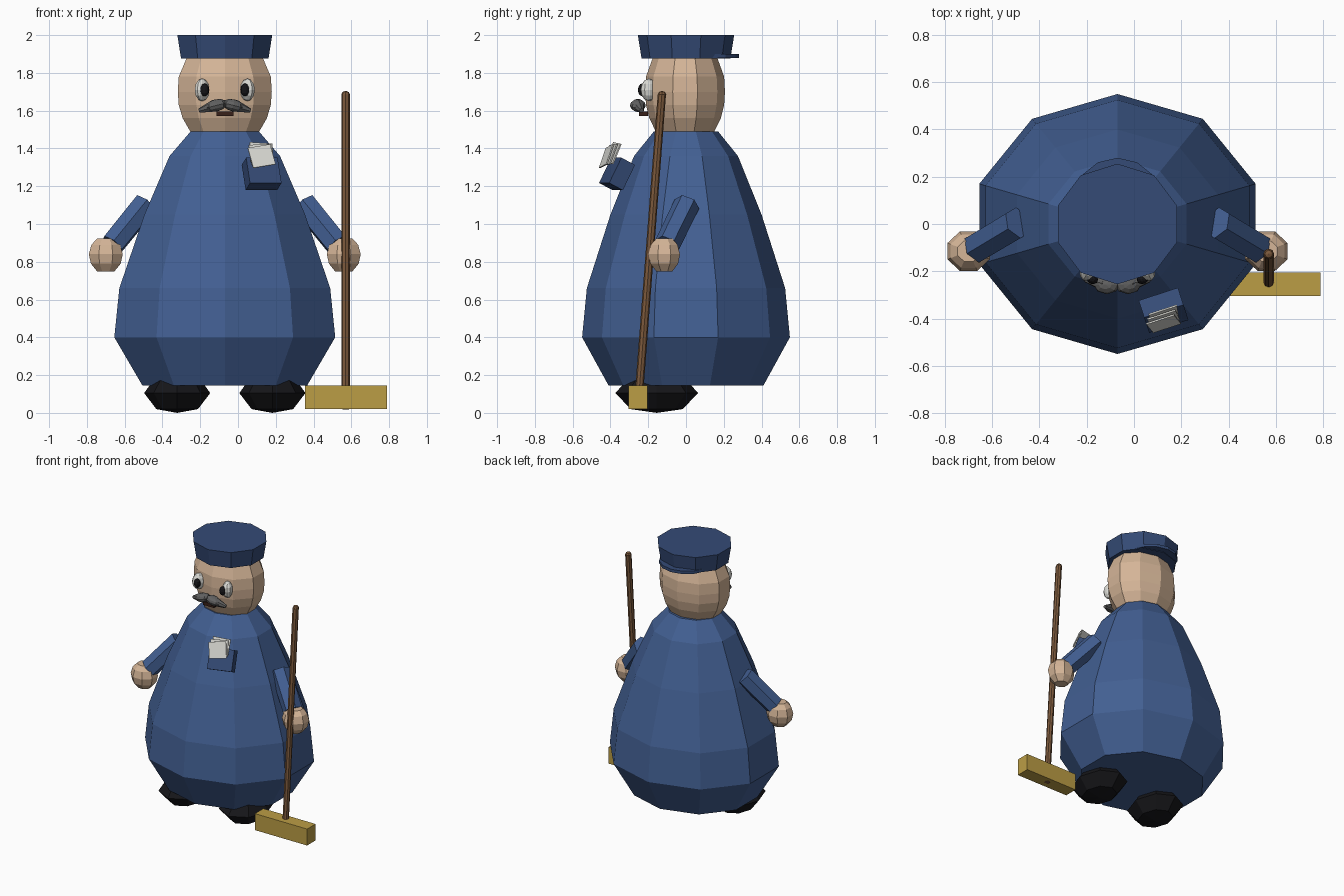
import bpy, bmesh, math
from mathutils import Vector, Matrix, Euler

if "Cube" in bpy.data.objects:
    bpy.data.objects.remove(bpy.data.objects["Cube"])

CX = -0.07  # symmetry line of the figure


def mat(name, r, g, b):
    m = bpy.data.materials.new(name)
    m.diffuse_color = (r, g, b, 1)
    m.use_nodes = True
    m.node_tree.nodes["Principled BSDF"].inputs["Base Color"].default_value = m.diffuse_color
    return m


BLUE = mat("blue_cloth", 0.055, 0.115, 0.29)
NAVY = mat("navy_cloth", 0.035, 0.07, 0.18)
SKIN = mat("skin", 0.66, 0.46, 0.31)
BLACK = mat("black", 0.008, 0.008, 0.01)
WHITE = mat("white", 0.7, 0.7, 0.66)
GREY = mat("grey_hair", 0.12, 0.12, 0.12)
WOOD = mat("wood", 0.2, 0.1, 0.045)
STRAW = mat("bristle", 0.5, 0.34, 0.06)
MOUTH = mat("mouth_brown", 0.04, 0.015, 0.01)


def finish(name, bm, m):
    bmesh.ops.remove_doubles(bm, verts=bm.verts, dist=1e-5)
    bmesh.ops.recalc_face_normals(bm, faces=bm.faces)
    me = bpy.data.meshes.new(name)
    bm.to_mesh(me)
    bm.free()
    ob = bpy.data.objects.new(name, me)
    bpy.context.collection.objects.link(ob)
    me.materials.append(m)
    return ob


def lathe(name, profile, center, m, n=10, sx=1.0, sy=1.0, start=90):
    """Faceted closed turning of (radius, z) pairs round a vertical axis."""
    bm = bmesh.new()
    rings = []
    for r, z in profile:
        ring = []
        for i in range(n):
            a = math.radians(start + 360 * i / n)
            ring.append(bm.verts.new((center[0] + r * sx * math.cos(a),
                                      center[1] + r * sy * math.sin(a),
                                      center[2] + z)))
        rings.append(ring)
    for lo, hi in zip(rings, rings[1:]):
        for i in range(n):
            j = (i + 1) % n
            bm.faces.new((lo[i], lo[j], hi[j], hi[i]))
    if profile[0][0] > 0:
        bm.faces.new(rings[0][::-1])
    if profile[-1][0] > 0:
        bm.faces.new(rings[-1])
    return finish(name, bm, m)


def rod(name, p, q, r1, r2, n, m):
    p, q = Vector(p), Vector(q)
    bm = bmesh.new()
    rot = (q - p).to_track_quat('Z', 'Y').to_matrix().to_4x4()
    bmesh.ops.create_cone(bm, cap_ends=True, segments=n, radius1=r1, radius2=r2,
                          depth=(q - p).length,
                          matrix=Matrix.Translation((p + q) / 2) @ rot)
    return finish(name, bm, m)


def place(center, rot, size):
    e = Euler([math.radians(a) for a in rot]).to_matrix().to_4x4()
    return Matrix.Translation(center) @ e @ Matrix.Diagonal((*size, 1))


def box(name, center, size, m, rot=(0, 0, 0)):
    bm = bmesh.new()
    bmesh.ops.create_cube(bm, size=1, matrix=place(center, rot, size))
    return finish(name, bm, m)


def ball(name, center, radii, m, rot=(0, 0, 0), u=10, v=6):
    bm = bmesh.new()
    bmesh.ops.create_uvsphere(bm, u_segments=u, v_segments=v, radius=1,
                              matrix=place(center, rot, radii))
    return finish(name, bm, m)


# Coat, head and hat
lathe("coat", [(0.41, 0.145), (0.55, 0.40), (0.525, 0.66), (0.40, 1.05),
               (0.275, 1.36), (0.17, 1.49)], (CX, 0, 0), BLUE, sx=1.118)
lathe("head", [(0.165, 1.47), (0.215, 1.56), (0.235, 1.63), (0.24, 1.70),
               (0.235, 1.78), (0.19, 1.89)], (CX, -0.005, 0), SKIN, sx=1.09, sy=0.88)
lathe("hat", [(0.235, 1.875), (0.255, 2.0)], (CX, 0, 0), NAVY, sx=1.035)
lathe("hat_brim", [(0.19, 1.878), (0.19, 1.9)], (CX, 0.09, 0), NAVY, n=14)

# Mouth
box("mouth", (CX, -0.225, 1.583), (0.09, 0.05, 0.025), MOUTH)

# Mirrored parts
for s, side in ((1, "right"), (-1, "left")):
    def X(d):
        return CX + s * d
    ball(f"eye_{side}", (X(0.12), -0.195, 1.71), (0.037, 0.05, 0.06), WHITE, (0, 0, s * 30))
    ball(f"pupil_{side}", (X(0.107), -0.232, 1.71), (0.026, 0.022, 0.034), BLACK, (0, 0, s * 25))
    # drooping moustache half
    ball(f"moustache_inner_{side}", (X(0.045), -0.255, 1.628), (0.058, 0.042, 0.032), GREY,
         (0, s * 14, 0), 8, 6)
    rod(f"moustache_tip_{side}", (X(0.055), -0.253, 1.625), (X(0.135), -0.235, 1.6),
        0.034, 0.012, 7, GREY)
    # arm and hand
    rod(f"arm_{side}", (X(0.42), 0.005, 1.105), (X(0.595), -0.1, 0.89), 0.07, 0.068, 6, BLUE)
    lathe(f"hand_{side}", [(0.05, -0.092), (0.088, -0.05), (0.1, 0.0), (0.085, 0.05), (0.052, 0.082)],
          (X(0.63), -0.115, 0.84), SKIN, n=8, sx=0.97, sy=0.9, start=22.5)
    # shoe
    lathe(f"shoe_{side}", [(0, 0), (0.11, 0.02), (0.175, 0.105), (0.125, 0.175), (0, 0.2)],
          (X(0.252), -0.155, 0), BLACK, n=8, sy=1.25, start=0)

# Pocket with folded papers
box("pocket", (0.125, -0.365, 1.265), (0.175, 0.085, 0.15), NAVY, (-27, 0, 18))
for i, (tilt, dy) in enumerate(((4, 0), (-3, -0.018), (-9, -0.036))):
    box(f"paper_{i + 1}", (0.125, -0.385 + dy, 1.375 - 0.008 * i), (0.125, 0.007, 0.115), WHITE,
        (-22, tilt, 18))

# Broom
rod("broom_handle", (0.57, -0.255, 0.02), (0.57, -0.128, 1.685), 0.022, 0.022, 8, WOOD)
ball("broom_handle_tip", (0.57, -0.127, 1.685), (0.023, 0.023, 0.02), WOOD, u=8, v=4)
box("broom_head", (0.572, -0.255, 0.083), (0.435, 0.1, 0.124), STRAW)
